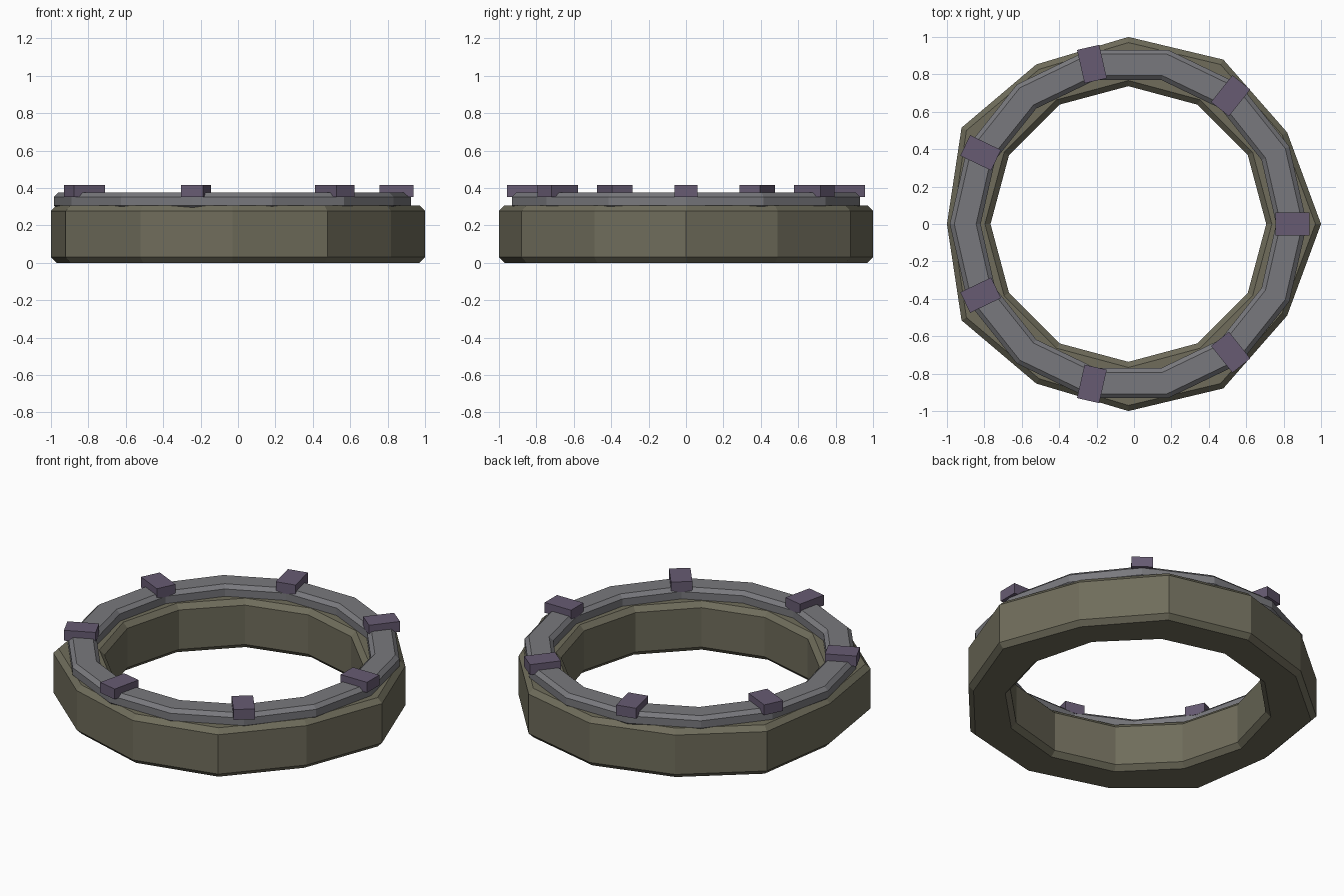
import bpy, bmesh
from math import sin, cos, tau

if "Cube" in bpy.data.objects:
    bpy.data.objects.remove(bpy.data.objects["Cube"])

CX = -0.03  # shared axis of the rings


def material(name, rgb):
    m = bpy.data.materials.new(name)
    m.diffuse_color = (*rgb, 1)
    m.use_nodes = True
    m.node_tree.nodes["Principled BSDF"].inputs["Base Color"].default_value = m.diffuse_color
    return m


def add_object(name, bm, mat):
    bmesh.ops.recalc_face_normals(bm, faces=bm.faces)
    me = bpy.data.meshes.new(name)
    bm.to_mesh(me)
    bm.free()
    ob = bpy.data.objects.new(name, me)
    bpy.context.collection.objects.link(ob)
    me.materials.append(mat)
    return ob


def ring(name, outer, inner, z0, z1, ch, cv, mat):
    """Chamfered ring; outer holds one radius per corner."""
    bm = bmesh.new()
    n = len(outer)
    loops = []
    for i, ro in enumerate(outer):
        a = tau * i / n
        profile = [(ro - ch, z0), (ro, z0 + cv), (ro, z1 - cv), (ro - ch, z1),
                   (inner + ch, z1), (inner, z1 - cv), (inner, z0 + cv), (inner + ch, z0)]
        loops.append([bm.verts.new((CX + r * cos(a), r * sin(a), z)) for r, z in profile])
    for i in range(n):
        p, q = loops[i], loops[(i + 1) % n]
        for j in range(8):
            k = (j + 1) % 8
            bm.faces.new((p[j], q[j], q[k], p[k]))
    return add_object(name, bm, mat)


stone = material("stone", (0.16, 0.152, 0.105))
metal = material("metal", (0.19, 0.19, 0.205))
purple = material("purple", (0.135, 0.105, 0.17))

# Stone base: slightly irregular 12-sided rim, mirrored front to back
half = [1.03, 0.98, 1.015, 1.0, 0.985, 1.03, 0.97]
ring("stone_base", half + half[-2:0:-1], 0.737, 0.0, 0.307, 0.03, 0.03, stone)

# Regular 14-sided metal band
ring("metal_band", [0.955] * 14, 0.79, 0.285, 0.375, 0.024, 0.022, metal)

# Seven blocks around the band
for i in range(7):
    a = tau * i / 7
    bm = bmesh.new()
    bmesh.ops.create_cube(bm, size=1)
    bmesh.ops.scale(bm, vec=(0.183, 0.122, 0.065), verts=bm.verts)
    ob = add_object(f"rune_block_{i + 1}", bm, purple)
    ob.location = (CX + 0.877 * cos(a), 0.877 * sin(a), 0.384)
    ob.rotation_euler.z = a
